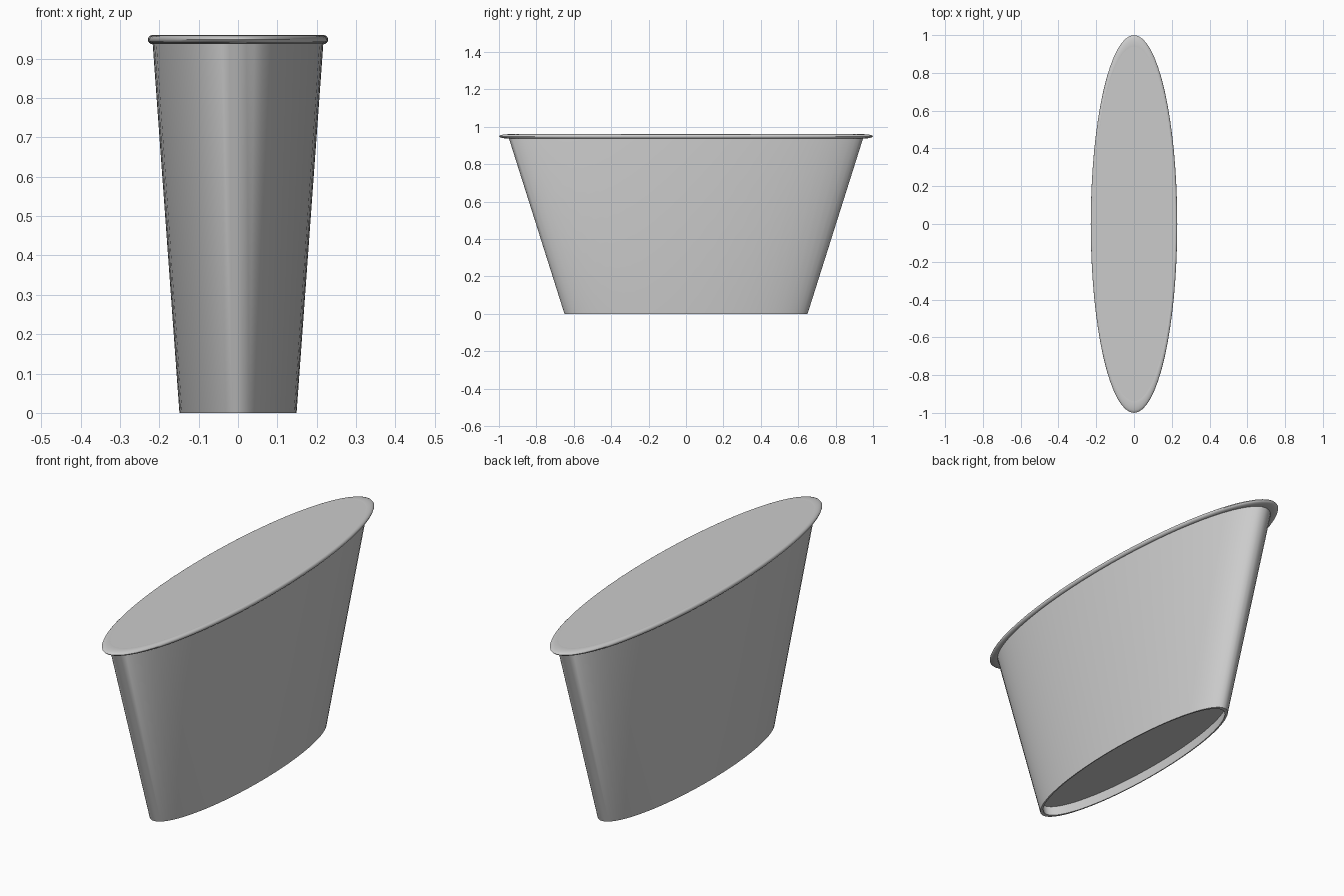
import bpy, bmesh, math

if "Cube" in bpy.data.objects:
    bpy.data.objects.remove(bpy.data.objects["Cube"])

SEGMENTS = 64
RATIO = 0.229          # width of the oval relative to its length
TOP = 0.96

grey = bpy.data.materials.new("light grey")
grey.use_nodes = True
colour = (0.6, 0.6, 0.6, 1)
grey.diffuse_color = colour
grey.node_tree.nodes["Principled BSDF"].inputs["Base Color"].default_value = colour


def oval_lathe(name, profile, closed=False, cap=False):
    """Sweep a (radius, z) profile around an oval; cap fills the last ring."""
    bm = bmesh.new()
    rings = []
    for r, z in profile:
        angles = [math.tau * i / SEGMENTS for i in range(SEGMENTS)]
        rings.append([bm.verts.new((r * RATIO * math.cos(a), r * math.sin(a), z))
                      for a in angles])
    pairs = list(zip(rings, rings[1:]))
    if closed:
        pairs.append((rings[-1], rings[0]))
    for low, high in pairs:
        for i in range(SEGMENTS):
            j = (i + 1) % SEGMENTS
            bm.faces.new((low[i], low[j], high[j], high[i]))
    if cap:
        bm.faces.new(rings[-1])
    bmesh.ops.recalc_face_normals(bm, faces=bm.faces)
    mesh = bpy.data.meshes.new(name)
    bm.to_mesh(mesh)
    bm.free()
    mesh.materials.append(grey)
    obj = bpy.data.objects.new(name, mesh)
    bpy.context.collection.objects.link(obj)
    bpy.ops.object.select_all(action='DESELECT')
    obj.select_set(True)
    bpy.context.view_layer.objects.active = obj
    bpy.ops.object.shade_smooth_by_angle(angle=math.radians(35))
    return obj


# Tapered body: flat lid, sloping wall, thin foot ring and recessed base
oval_lathe("tub_body", [(0.0001, TOP - 0.0005), (0.945, TOP - 0.0005), (0.95, 0.948),
                        (0.65, 0), (0.63, 0), (0.642, 0.05)], cap=True)

# Rolled rim
rim = [(0.95 + 0.05 * math.cos(math.tau * k / 16),
        TOP - 0.0115 + 0.0115 * math.sin(math.tau * k / 16)) for k in range(16)]
oval_lathe("rolled_rim", rim, closed=True)
